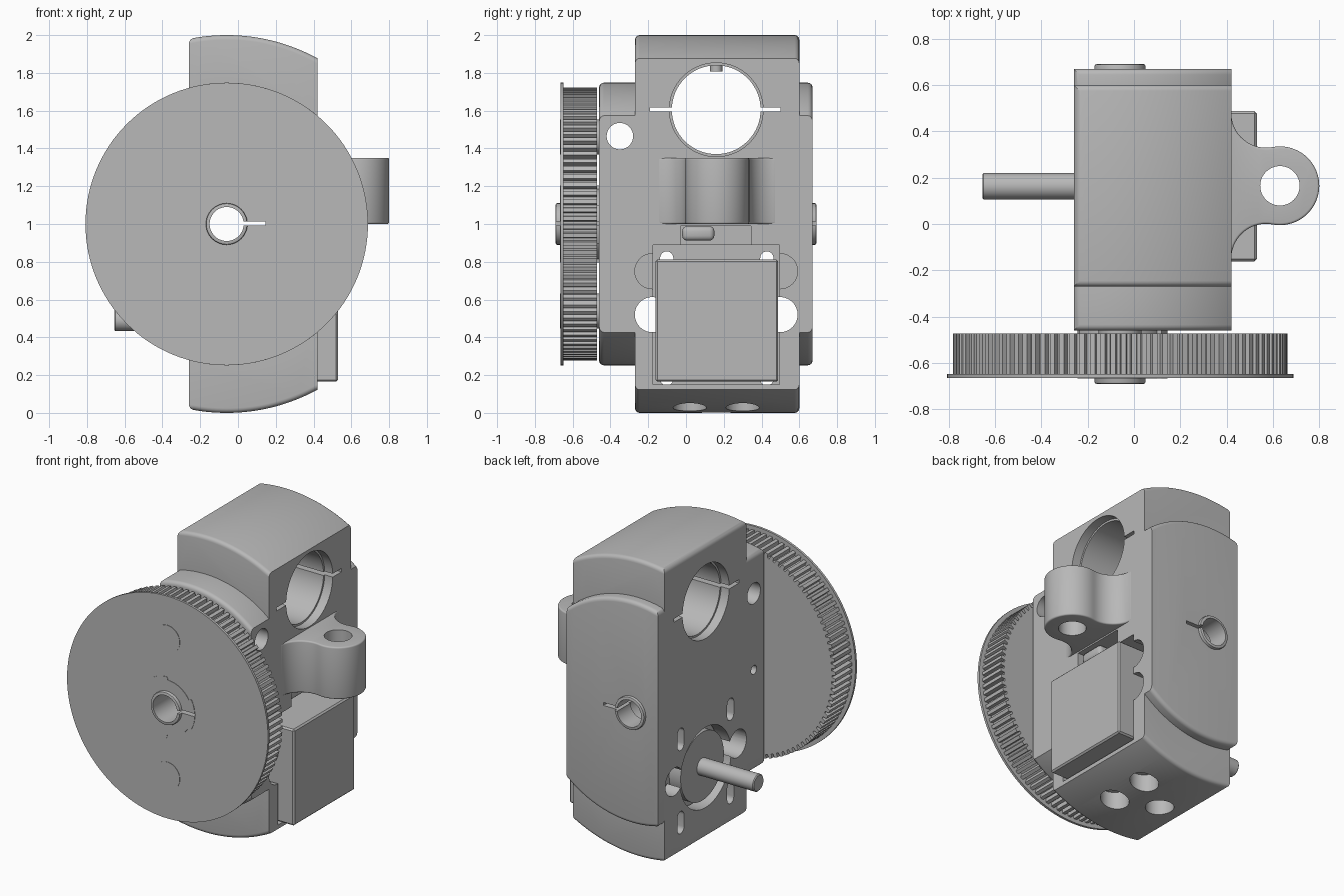
import bpy, bmesh, math
from mathutils import Vector

if "Cube" in bpy.data.objects:
    bpy.data.objects.remove(bpy.data.objects["Cube"], do_unlink=True)

grey = bpy.data.materials.new("plain_grey")
grey.use_nodes = True
grey.diffuse_color = (0.48, 0.48, 0.48, 1)
grey.node_tree.nodes["Principled BSDF"].inputs["Base Color"].default_value = (0.48, 0.48, 0.48, 1)

AX, AZ = -0.06, 1.0          # main rotation axis
X0, X1 = -0.26, 0.42         # housing side faces
MY, MZ = 0.163, 0.49         # motor axis


def prism(name, pts, axis, lo, hi):
    """Extrude a 2D outline along an axis."""
    def place(p, h):
        return {"x": (h, p[0], p[1]), "y": (p[0], h, p[1]), "z": (p[0], p[1], h)}[axis]
    bm = bmesh.new()
    a = [bm.verts.new(place(p, lo)) for p in pts]
    b = [bm.verts.new(place(p, hi)) for p in pts]
    n = len(pts)
    bm.faces.new(a)
    bm.faces.new(b[::-1])
    for i in range(n):
        j = (i + 1) % n
        bm.faces.new((a[i], b[i], b[j], a[j]))
    bmesh.ops.recalc_face_normals(bm, faces=bm.faces)
    me = bpy.data.meshes.new(name)
    bm.to_mesh(me)
    bm.free()
    me.materials.append(grey)
    ob = bpy.data.objects.new(name, me)
    bpy.context.collection.objects.link(ob)
    return ob


def arc(cx, cy, r, a0, a1, n):
    return [(cx + r * math.cos(a0 + (a1 - a0) * i / n),
             cy + r * math.sin(a0 + (a1 - a0) * i / n)) for i in range(n + 1)]


def circle(cx, cy, r, n=48):
    return arc(cx, cy, r, 0, 2 * math.pi, n)[:-1]


def rect(u0, v0, u1, v1):
    return [(u0, v0), (u1, v0), (u1, v1), (u0, v1)]


def slot(cx, cy, r, half):
    return arc(cx, cy + half, r, 0, math.pi, 12) + arc(cx, cy - half, r, math.pi, 2 * math.pi, 12)


def apply(ob, mod):
    bpy.context.view_layer.objects.active = ob
    bpy.ops.object.modifier_apply(modifier=mod.name)


def boolean(ob, other, op="DIFFERENCE"):
    m = ob.modifiers.new("bool", "BOOLEAN")
    m.operation, m.solver, m.object = op, "EXACT", other
    apply(ob, m)


def bevel(ob, width, seg=3):
    m = ob.modifiers.new("bevel", "BEVEL")
    m.width, m.segments, m.limit_method, m.angle_limit = width, seg, "ANGLE", math.radians(50)
    apply(ob, m)


def barrel_slab(name, r, lo, hi, round_r):
    """Slab with round top and bottom and softened arc edges."""
    a1, a0 = math.acos((X0 - AX) / r), math.acos((X1 - AX) / r)
    pts = arc(AX, AZ, r, a0, a1, 28) + arc(AX, AZ, r, -a1, -a0, 28)
    ob = prism(name, pts, "y", lo, hi)
    bm = bmesh.new()
    bm.from_mesh(ob.data)

    def soft(e):
        p, q = (v.co for v in e.verts)
        if abs(p.z - q.z) > 0.5:
            return False
        return abs(p.y - q.y) < 1e-4 or p.x < X0 + 1e-4
    bmesh.ops.bevel(bm, geom=[e for e in bm.edges if soft(e)], offset=round_r,
                    segments=4, profile=0.5, affect="EDGES", clamp_overlap=True)
    bmesh.ops.recalc_face_normals(bm, faces=bm.faces)
    bm.to_mesh(ob.data)
    bm.free()
    return ob


# Housing: tall block joined with a wider, shorter drum
housing = barrel_slab("housing", 1.0, -0.27, 0.6, 0.05)
drum = barrel_slab("drum", 0.748, -0.46, 0.67, 0.025)
boolean(housing, drum, "UNION")
bpy.data.objects.remove(drum, do_unlink=True)

# Housing openings
cuts = [
    ("x", circle(0.16, 1.605, 0.235, 64), -1, 1),               # cross bore
    ("x", circle(0.16, 1.605, 0.248, 64), 0.36, 1),             # bore rims
    ("x", circle(0.16, 1.605, 0.248, 64), -1, -0.2),
    ("x", rect(-0.19, 1.595, 0.5, 1.618), -1, 1),               # clamp slit
    ("x", circle(-0.35, 1.465, 0.07), -1, 1),                   # side hole
    ("x", circle(-0.35, 0.95, 0.03, 24), -1, -0.1),
    ("x", rect(-0.175, 0.15, 0.495, 0.89), -0.16, 1),           # motor pocket
    ("x", rect(-0.03, 0.85, 0.345, 0.99), 0.2, 1),              # cable notch
    ("x", circle(MY, MZ, 0.27, 64), -1, -0.1),                  # motor face opening
    ("y", circle(AX, AZ, 0.1), -1, 1),                          # axle bore
]
for y in (-0.178, 0.498):
    cuts.append(("x", circle(y, 0.52, 0.093), -1, 1))
    cuts.append(("x", circle(y, 0.75, 0.093), 0.1, 1))
for y in (MY - 0.265, MY + 0.265):
    for z in (0.22, 0.78):
        cuts.append(("x", slot(y, z, 0.035, 0.04), -1, 0))
for x, y in ((0.17, 0.02), (0.17, 0.3), (-0.07, 0.16)):         # bottom holes
    cuts.append(("z", circle(x, y, 0.088), -0.5, 0.13))
for axis, pts, lo, hi in cuts:
    c = prism("cutter", pts, axis, lo, hi)
    boolean(housing, c)
    bpy.data.objects.remove(c, do_unlink=True)

# Toothed wheel and its flange
teeth, outline = 100, []
for i in range(teeth):
    for f, r in ((0.0, 0.695), (0.32, 0.695), (0.42, 0.722), (0.9, 0.722)):
        a = 2 * math.pi * (i + f) / teeth
        outline.append((AX + r * math.cos(a), AZ + r * math.sin(a)))
wheel = prism("toothed_wheel", outline, "y", -0.648, -0.472)
flange = prism("wheel_flange", circle(AX, AZ, 0.748, 128), "y", -0.664, -0.648)

# Lobed retaining ring, hubs and drive pins
lobes = []
for i in range(6):
    s = math.radians(60 * i + 30)
    lobes += arc(AX, AZ, 0.205 if i % 2 else 0.185, s, s + math.radians(59), 10)
ring = prism("retaining_ring", lobes, "y", -0.667, -0.44)
front_hub = prism("front_hub", circle(AX, AZ, 0.11), "y", -0.69, -0.42)
rear_hub = prism("rear_hub", circle(AX, AZ, 0.11), "y", 0.55, 0.69)
for hub in (front_hub, rear_hub):
    bevel(hub, 0.008, 2)
for label, z in (("upper", 1.46), ("lower", 0.54)):
    prism(label + "_drive_pin", circle(AX, z, 0.093), "y", -0.667, -0.42)

# Axle bore and key slit through everything on the axis
bore = prism("cutter_bore", circle(AX, AZ, 0.09), "y", -1, 1)
key = prism("cutter_key", rect(AX, 0.992, 0.145, 1.012), "y", -1, 1)
for ob in (wheel, flange, ring, front_hub, rear_hub):
    boolean(ob, bore)
for ob in (housing, wheel, flange, ring, front_hub, rear_hub):
    boolean(ob, key)
for c in (bore, key):
    bpy.data.objects.remove(c, do_unlink=True)

# Motor with boss and shaft
motor = prism("motor_body", rect(MY - 0.325, MZ - 0.325, MY + 0.325, 0.812), "x", -0.15, 0.53)
bevel(motor, 0.01, 1)
prism("motor_boss", circle(MY, MZ, 0.23, 64), "x", -0.235, -0.1)
shaft = prism("motor_shaft", circle(MY, MZ, 0.057, 32), "x", -0.655, -0.1)
bevel(shaft, 0.006, 1)

# Cable plug above the motor and set screw in the cross bore
plug = prism("cable_plug", rect(-0.02, 0.912, 0.15, 0.988), "x", 0.15, 0.4)
bevel(plug, 0.025)
prism("set_screw", circle(0.08, 0.16, 0.032, 24), "z", 1.808, 1.9)

# Lug with flared root and vertical eye
LX, R, F = 0.63, 0.17, 0.15
dx = LX - (X1 + F)
dy = math.sqrt((R + F) ** 2 - dx ** 2)
t = math.atan2(dy, -dx)
half = [(X1 - 0.02, dy)] + arc(X1 + F, dy, F, math.pi, math.pi + t, 14)
half += arc(LX, 0, R, t, 0, 18)[1:]
full = half + [(x, -y) for x, y in half[-2::-1]]
lug = prism("lug", [(x, y + 0.165) for x, y in full], "z", 1.0, 1.35)
bevel(lug, 0.03, 4)
eye = prism("cutter_eye", circle(LX, 0.165, 0.085), "z", 0.5, 1.8)
boolean(lug, eye)
bpy.data.objects.remove(eye, do_unlink=True)

# Smooth shading with sharp edges kept
bpy.ops.object.select_all(action="DESELECT")
for ob in bpy.context.collection.objects:
    if ob.type == "MESH":
        ob.select_set(True)
        bpy.context.view_layer.objects.active = ob
bpy.ops.object.shade_smooth_by_angle(angle=math.radians(30))
